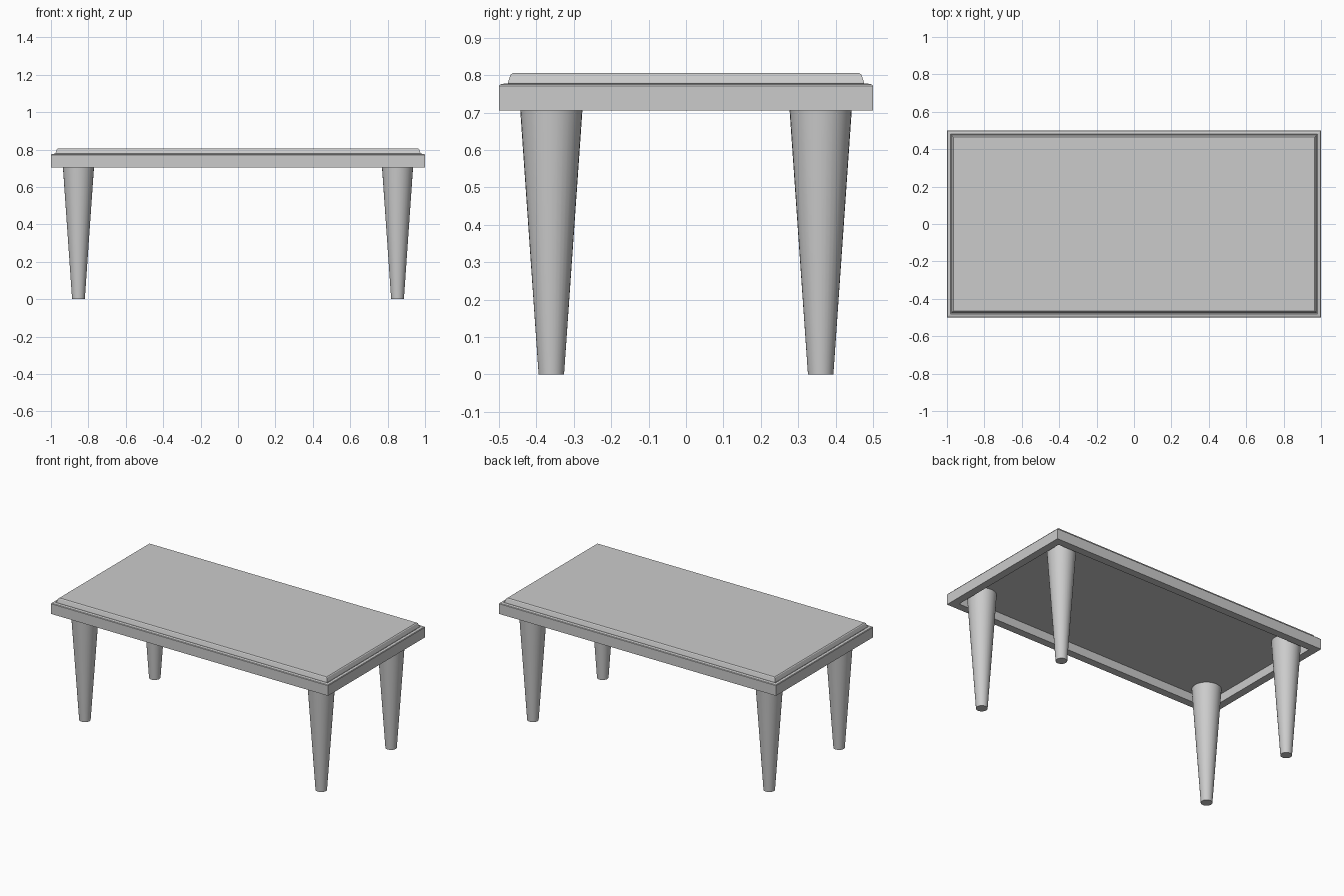
import bpy, bmesh

if "Cube" in bpy.data.objects:
    bpy.data.objects.remove(bpy.data.objects["Cube"])

HX, HY = 1.0, 0.5


def rect_stack(name, profile, closed):
    """Sweep an (inset, z) profile around the table rectangle."""
    bm = bmesh.new()
    rings = []
    for inset, z in profile:
        x, y = HX - inset, HY - inset
        rings.append([bm.verts.new(c) for c in ((-x, -y, z), (x, -y, z), (x, y, z), (-x, y, z))])
    pairs = list(zip(rings, rings[1:]))
    if closed:
        pairs.append((rings[-1], rings[0]))
    else:
        bm.faces.new(rings[0][::-1])
        bm.faces.new(rings[-1])
    for a, b in pairs:
        for i in range(4):
            j = (i + 1) % 4
            bm.faces.new((a[i], a[j], b[j], b[i]))
    bmesh.ops.recalc_face_normals(bm, faces=bm.faces)
    mesh = bpy.data.meshes.new(name)
    bm.to_mesh(mesh)
    bm.free()
    obj = bpy.data.objects.new(name, mesh)
    bpy.context.collection.objects.link(obj)
    return obj


# Rim frame, open in the middle, with softened upper edge
rect_stack("rim_frame", [(0.05, 0.705), (0.0, 0.705), (0.0, 0.771), (0.003, 0.775),
                         (0.018, 0.778), (0.022, 0.774), (0.05, 0.774)], True)

# Raised top panel, set into the frame with sloping sides
rect_stack("top_panel", [(0.05, 0.76), (0.05, 0.772), (0.024, 0.772), (0.024, 0.78),
                         (0.031, 0.801), (0.036, 0.805)], False)

# Tapered round legs reaching up into the recess
LEG_TOP = 0.762
for side, sx in (("left", -1), ("right", 1)):
    for end, sy in (("front", -1), ("back", 1)):
        bpy.ops.mesh.primitive_cone_add(vertices=32, radius1=0.034, radius2=0.087, depth=LEG_TOP,
                                        location=(sx * 0.853, sy * 0.36, LEG_TOP / 2))
        leg = bpy.context.object
        leg.name = f"{end}_{side}_leg"
        bpy.ops.object.shade_smooth_by_angle()
